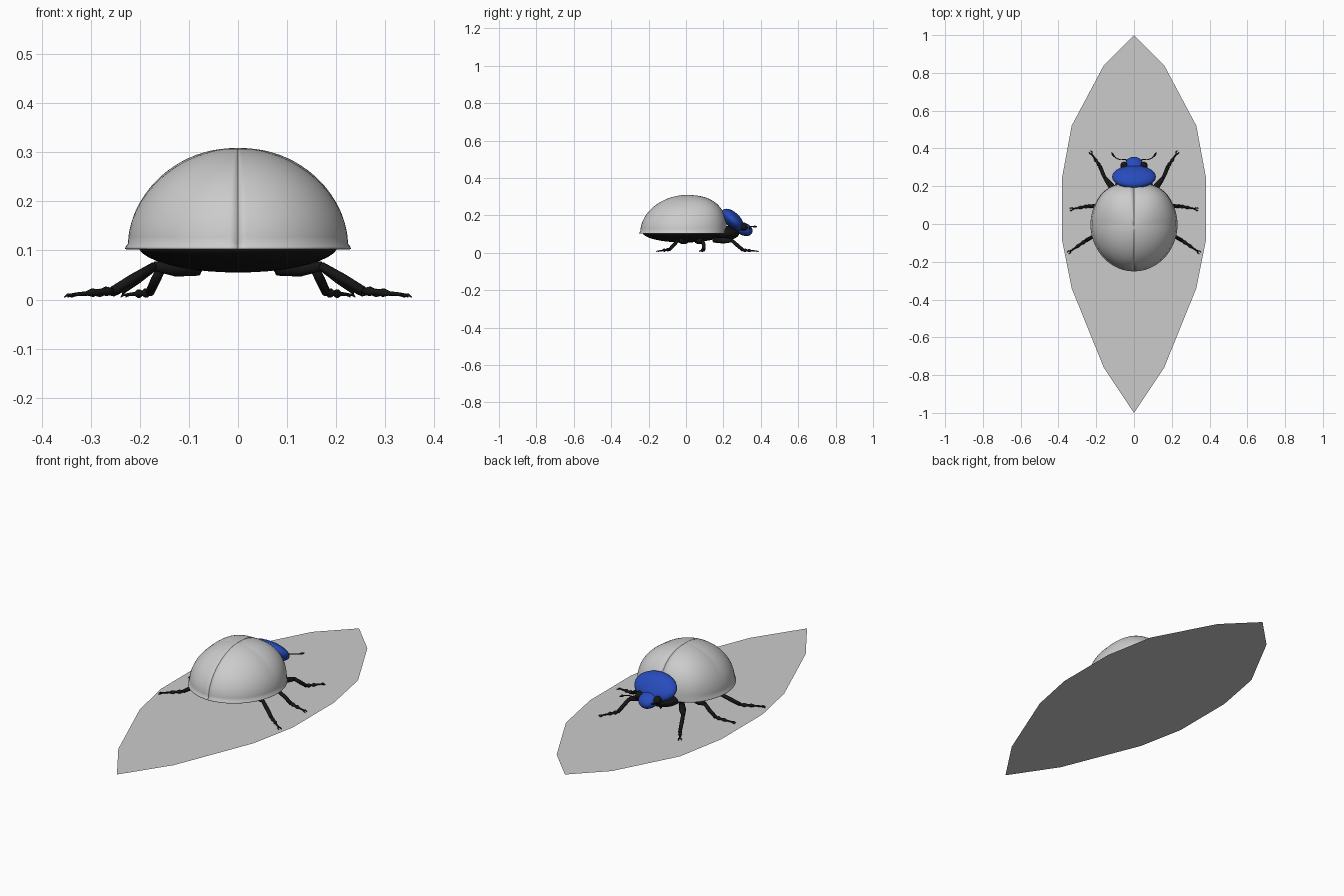
import bpy, bmesh, math
from mathutils import Vector, Matrix

if "Cube" in bpy.data.objects:
    bpy.data.objects.remove(bpy.data.objects["Cube"])


def material(name, rgb):
    m = bpy.data.materials.new(name)
    m.diffuse_color = (*rgb, 1)
    m.use_nodes = True
    m.node_tree.nodes["Principled BSDF"].inputs["Base Color"].default_value = m.diffuse_color
    return m


BLACK = material("black", (0.008, 0.008, 0.008))
BLUE = material("blue", (0.02, 0.07, 0.5))


def add_mesh(name, bm, mat=None, smooth=True):
    me = bpy.data.meshes.new(name)
    bm.to_mesh(me)
    bm.free()
    ob = bpy.data.objects.new(name, me)
    bpy.context.collection.objects.link(ob)
    if mat:
        me.materials.append(mat)
    if smooth:
        for p in me.polygons:
            p.use_smooth = True
    return ob


def ellipsoid(name, loc, semi, mat, tilt=0, flat_top=1.0, seg=40):
    bm = bmesh.new()
    bmesh.ops.create_uvsphere(bm, u_segments=seg, v_segments=seg // 2, radius=1)
    for v in bm.verts:
        if v.co.z > 0:
            v.co.z *= flat_top
    bm.transform(Matrix.Translation(loc) @ Matrix.Rotation(tilt, 4, 'X') @ Matrix.Diagonal((*semi, 1)))
    return add_mesh(name, bm, mat)


def tube(name, pts, radii, mat, sides=10):
    # tapered round tube through the given points
    bm = bmesh.new()
    pts = [Vector(p) for p in pts]
    rings = []
    for i, p in enumerate(pts):
        d = (pts[min(i + 1, len(pts) - 1)] - pts[max(i - 1, 0)]).normalized()
        u = d.cross(Vector((0, 0, 1))).normalized()
        w = u.cross(d)
        rings.append([bm.verts.new(p + radii[i] * (math.cos(t) * u + math.sin(t) * w))
                      for t in (2 * math.pi * k / sides for k in range(sides))])
    for a, b in zip(rings, rings[1:]):
        for k in range(sides):
            n = (k + 1) % sides
            bm.faces.new((a[k], a[n], b[n], b[k]))
    bm.faces.new(rings[0][::-1])
    bm.faces.new(rings[-1])
    bmesh.ops.recalc_face_normals(bm, faces=bm.faces)
    return add_mesh(name, bm, mat)


# leaf: one flat many-sided face
side = [(0.16, 0.84), (0.33, 0.52), (0.38, 0.25), (0.38, -0.09), (0.33, -0.34), (0.16, -0.76)]
outline = [(0, 1)] + [(-x, y) for x, y in side] + [(0, -1)] + side[::-1]
bm = bmesh.new()
bm.faces.new([bm.verts.new((x, y, 0)) for x, y in outline])
add_mesh("leaf", bm, smooth=False)

# wing cases: half dome with a flared rim, mirrored across the seam
NA, NE = 40, 20
bm = bmesh.new()
rows = []
for j in range(NE + 3):
    row = []
    for i in range(NA + 1):
        a = math.pi * (i / NA - 0.5)
        front = max(0, math.sin(a))
        px = 0.224 * max(0, math.cos(a)) ** (2 / (2 + 0.5 * front))
        py = math.copysign(abs(math.sin(a)) ** (2 / (2 + 0.5 * front)), a) * (0.218 if a > 0 else 0.244)
        n = 1.9 + 0.6 * front
        if j < 2:
            s, z = ((1.028, 0.103), (1.022, 0.108))[j]
            if front > 0:
                s = 1 + (s - 1) * (1 - front)
        else:
            e = math.pi / 2 * (j - 2) / NE
            s = max(0, math.cos(e)) ** (2 / n)
            z = 0.114 + 0.195 * math.sin(e) ** (2 / n)
        row.append(bm.verts.new((px * s + 0.0003, py * s, z)))
    rows.append(row)
for r, q in zip(rows, rows[1:]):
    for i in range(NA):
        bm.faces.new((r[i], r[i + 1], q[i + 1], q[i]))
bmesh.ops.remove_doubles(bm, verts=bm.verts, dist=1e-5)
bmesh.ops.recalc_face_normals(bm, faces=bm.faces)
shell = add_mesh("wing_cases", bm)
sol = shell.modifiers.new("thickness", 'SOLIDIFY')
sol.thickness = 0.004
sol.offset = -1
mir = shell.modifiers.new("other_half", 'MIRROR')
mir.use_mirror_merge = False

# underside and chest
ellipsoid("underbody", (0, -0.01, 0.112), (0.205, 0.225, 0.057), BLACK, flat_top=0.2)
ellipsoid("chest", (0, 0.20, 0.105), (0.10, 0.085, 0.04), BLACK)

# neck shield, head and snout
ellipsoid("neck_shield", (0, 0.25, 0.175), (0.116, 0.076, 0.04), BLUE, tilt=-math.pi / 4)
ellipsoid("head", (0, 0.308, 0.127), (0.05, 0.05, 0.034), BLUE, tilt=-0.4)
ellipsoid("mouth", (0, 0.325, 0.105), (0.03, 0.025, 0.015), BLACK, seg=20)

legs = {
    "front": [(.08, .15, .068), (.12, .20, .066), (.155, .245, .066), (.168, .275, .04), (.18, .305, .014), (.225, .372, .010)],
    "middle": [(.08, .06, .062), (.125, .075, .063), (.17, .088, .068), (.205, .095, .042), (.24, .095, .017), (.325, .080, .010)],
    "rear": [(.08, 0.0, .062), (.125, -.02, .063), (.17, -.042, .068), (.215, -.065, .042), (.255, -.088, .018), (.338, -.145, .010)],
}
for s, label in ((-1, "left"), (1, "right")):
    def flip(p):
        return (p[0] * s, p[1], p[2])

    ellipsoid(label + "_eye", (s * 0.052, 0.308, 0.138), (0.02, 0.022, 0.02), BLACK, seg=20)
    # antenna with a club at the tip
    tube(label + "_antenna", [flip(p) for p in ((.028, .335, .122), (.045, .341, .13), (.07, .340, .137), (.09, .346, .14),
         (.105, .358, .14), (.112, .368, .14), (.118, .380, .14))],
         (.003, .003, .0025, .0025, .003, .006, .002), BLACK, 8)
    for name, pts in legs.items():
        # thigh, shin, then beaded foot and a pair of claws
        tube(f"{label}_{name}_thigh", [flip(p) for p in pts[:3]], (.014, .017, .010), BLACK)
        tube(f"{label}_{name}_shin", [flip(p) for p in pts[2:5]], (.009, .010, .009), BLACK)
        a, b = Vector(flip(pts[4])), Vector(flip(pts[5]))
        rad = (.005, .010, .005, .009, .004, .004, .003)
        tube(f"{label}_{name}_foot", [a.lerp(b, k / 6) for k in range(7)], rad, BLACK)
        d = (b - a).normalized()
        w = d.cross(Vector((0, 0, 1))).normalized()
        for k in (-1, 1):
            tube(f"{label}_{name}_claw", [b - d * .006, b + d * .006 + w * k * .007, b + d * .016 + w * k * .006 - Vector((0, 0, .004))],
                 (.003, .003, .001), BLACK, 6)
